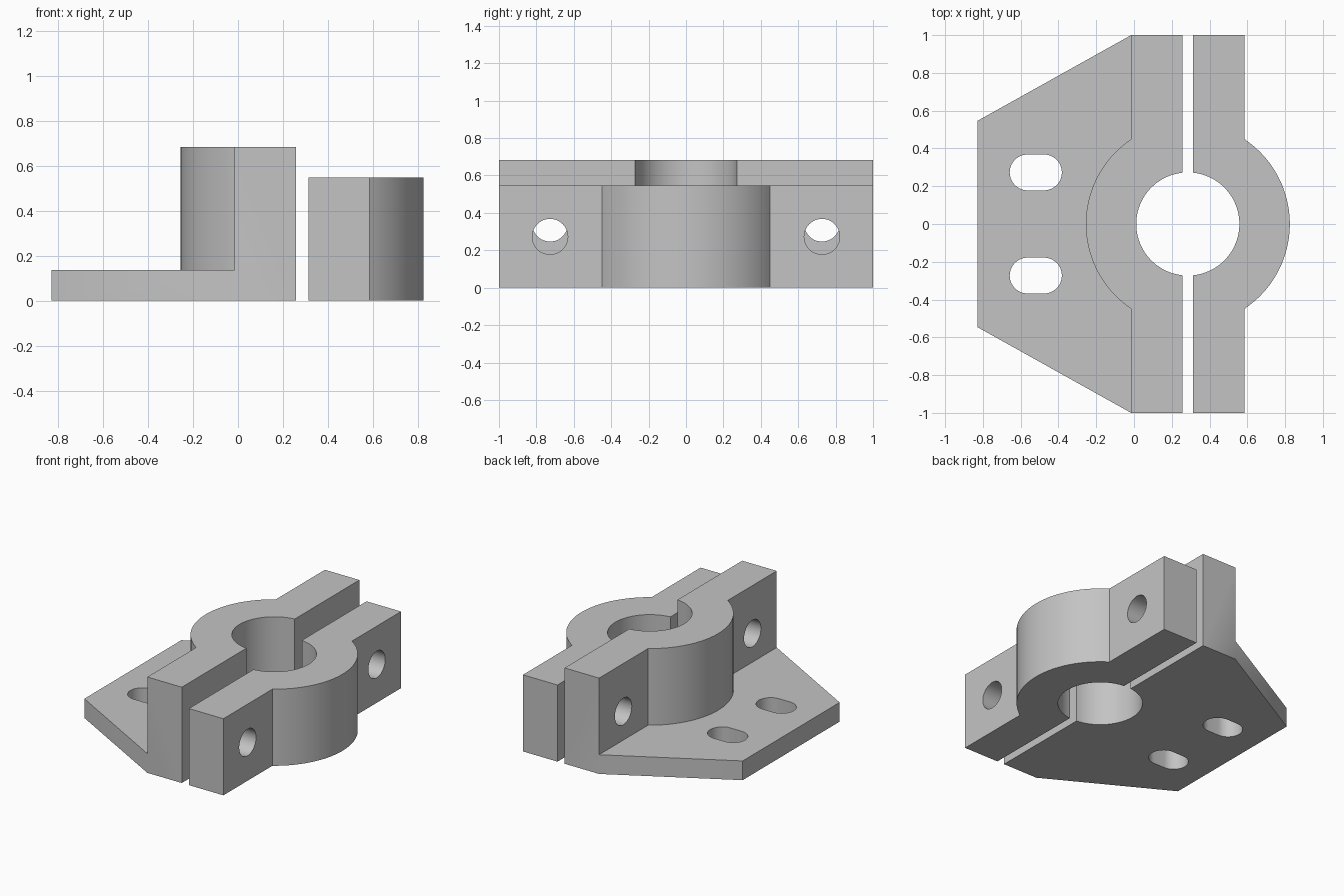
import bpy, bmesh
from math import acos, cos, sin, pi
from mathutils import Matrix, Vector

cube = bpy.data.objects.get("Cube")
if cube:
    bpy.data.objects.remove(cube, do_unlink=True)

# Main sizes
AXIS_X = 0.285
BORE_R, OUTER_R, HOLE_R = 0.273, 0.54, 0.095
GAP, ARM = 0.028, 0.3
PLATE_H, CAP_H, SEAT_H = 0.137, 0.546, 0.683

grey = bpy.data.materials.new("Plain grey")
grey.use_nodes = True
GREY = (0.55, 0.55, 0.55, 1)
grey.diffuse_color = GREY
grey.node_tree.nodes["Principled BSDF"].inputs["Base Color"].default_value = GREY


def arc(r, a0, a1, steps, cx=0, cy=0):
    return [(cx + r * cos(a0 + (a1 - a0) * i / steps),
             cy + r * sin(a0 + (a1 - a0) * i / steps)) for i in range(steps + 1)]


def prism(name, outline, z0, z1):
    """Extrude a flat outline from z0 up to z1."""
    bm = bmesh.new()
    face = bm.faces.new([bm.verts.new((x, y, z0)) for x, y in outline])
    side = bmesh.ops.extrude_face_region(bm, geom=[face])["geom"]
    top = [v for v in side if isinstance(v, bmesh.types.BMVert)]
    bmesh.ops.translate(bm, verts=top, vec=(0, 0, z1 - z0))
    bmesh.ops.recalc_face_normals(bm, faces=bm.faces)
    mesh = bpy.data.meshes.new(name)
    bm.to_mesh(mesh)
    bm.free()
    mesh.materials.append(grey)
    obj = bpy.data.objects.new(name, mesh)
    bpy.context.collection.objects.link(obj)
    return obj


def combine(obj, other, operation):
    """Apply a boolean and remove the helper."""
    mod = obj.modifiers.new("Boolean", "BOOLEAN")
    mod.operation, mod.solver, mod.object = operation, "EXACT", other
    bpy.context.view_layer.objects.active = obj
    bpy.ops.object.modifier_apply(modifier=mod.name)
    bpy.data.objects.remove(other, do_unlink=True)


def clamp_half(name, side, height):
    """Half ring with two arms and a bolt hole through each arm."""
    a_out, a_in = acos(ARM / OUTER_R), acos(GAP / BORE_R)
    outline = ([(GAP, -1), (ARM, -1)] + arc(OUTER_R, -a_out, a_out, 40)
               + [(ARM, 1), (GAP, 1)] + arc(BORE_R, a_in, -a_in, 48))
    half = prism(name, [(AXIS_X + side * x, y) for x, y in outline], 0, height)
    for y in (-0.727, 0.727):
        drill = prism("bolt_drill", arc(HOLE_R, 0, 2 * pi * 47 / 48, 47), -0.3, 0.3)
        middle = Vector((AXIS_X + side * (GAP + ARM) / 2, y, height / 2))
        drill.data.transform(Matrix.Translation(middle) @ Matrix.Rotation(pi / 2, 4, "Y"))
        combine(half, drill, "DIFFERENCE")
    return half


# Mounting plate with two slots
edge = AXIS_X - ARM
plate = prism("mounting_plate", [(-0.829, -0.546), (edge, -1), (edge, 1), (-0.829, 0.546)],
              0, PLATE_H)
for y in (-0.273, 0.273):
    slot = (arc(HOLE_R, pi / 2, 3 * pi / 2, 24, -0.563, y)
            + arc(HOLE_R, -pi / 2, pi / 2, 24, -0.477, y))
    combine(plate, prism("slot_cutter", slot, -0.1, 0.3), "DIFFERENCE")

# Tall half joined to the plate, and the separate shorter cap
bracket = clamp_half("clamp_bracket", -1, SEAT_H)
combine(bracket, plate, "UNION")
cap = clamp_half("clamp_cap", 1, CAP_H)

for obj in (bracket, cap):
    bpy.ops.object.select_all(action="DESELECT")
    obj.select_set(True)
    bpy.context.view_layer.objects.active = obj
    bpy.ops.object.shade_smooth_by_angle()
